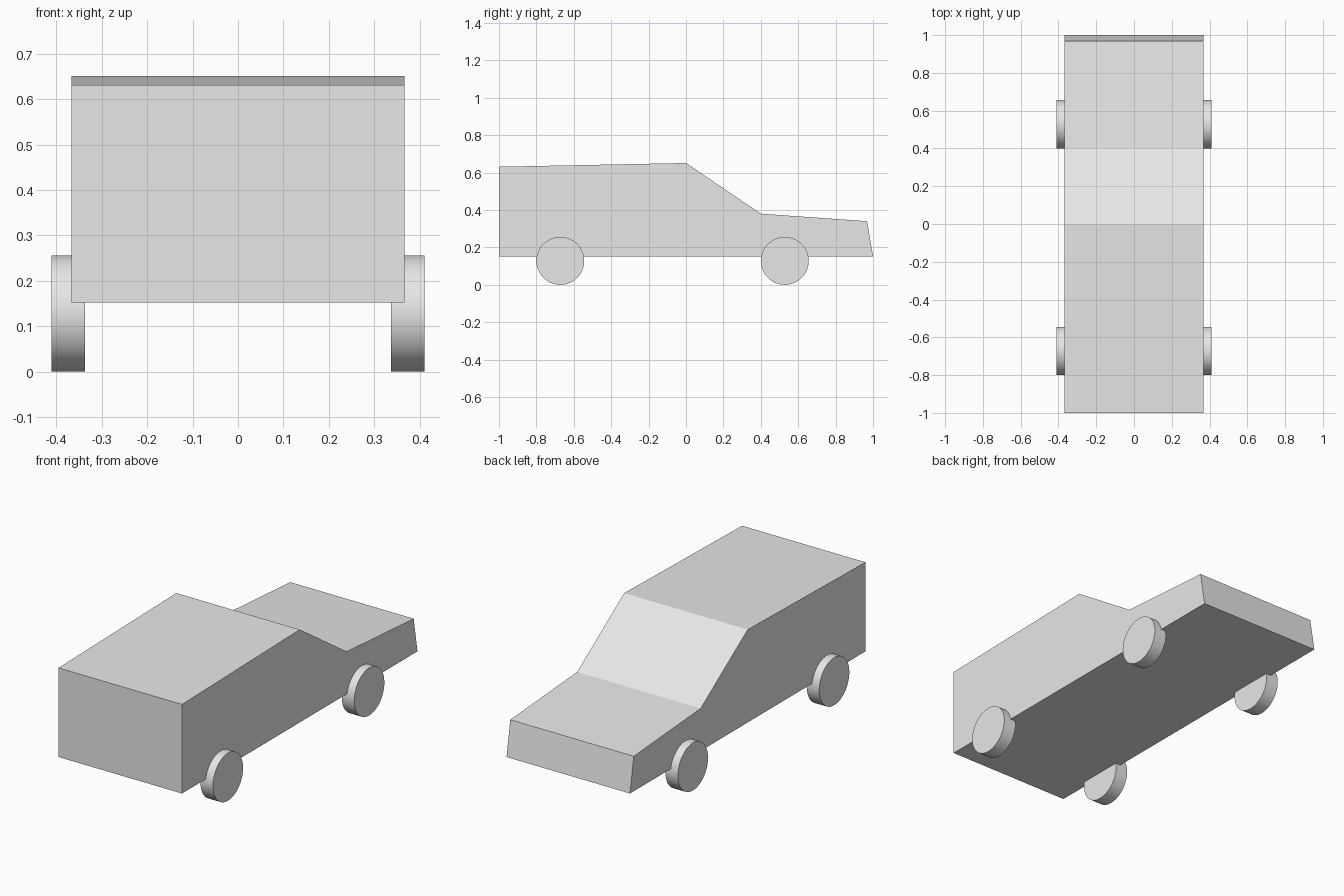
import bpy, bmesh, math
from mathutils import Matrix

old = bpy.data.objects.get("Cube")
if old:
    bpy.data.objects.remove(old, do_unlink=True)

grey = bpy.data.materials.new("plain grey")
grey.use_nodes = True
COLOUR = (0.8, 0.8, 0.8, 1)
grey.diffuse_color = COLOUR
grey.node_tree.nodes["Principled BSDF"].inputs["Base Color"].default_value = COLOUR


def add_object(name, bm):
    bmesh.ops.recalc_face_normals(bm, faces=bm.faces)
    mesh = bpy.data.meshes.new(name)
    bm.to_mesh(mesh)
    bm.free()
    mesh.materials.append(grey)
    obj = bpy.data.objects.new(name, mesh)
    bpy.context.collection.objects.link(obj)
    return obj


# Body: side profile (y, z) extruded across the width
HALF_WIDTH = 0.367
profile = [(-1, 0.152), (1, 0.152), (0.968, 0.34), (0.4, 0.38),
           (0.01, 0.645), (0, 0.651), (-1, 0.631)]
bm = bmesh.new()
side = bm.faces.new([bm.verts.new((-HALF_WIDTH, y, z)) for y, z in profile])
extruded = bmesh.ops.extrude_face_region(bm, geom=[side], use_keep_orig=True)
moved = [v for v in extruded["geom"] if isinstance(v, bmesh.types.BMVert)]
bmesh.ops.translate(bm, verts=moved, vec=(2 * HALF_WIDTH, 0, 0))
add_object("body", bm)


# Wheels: plain discs partly sunk into the body sides
def add_wheel(name, x, y):
    radius = 0.128
    bm = bmesh.new()
    bmesh.ops.create_cone(
        bm, cap_ends=True, segments=64, radius1=radius, radius2=radius, depth=0.074,
        matrix=Matrix.Translation((x, y, radius)) @ Matrix.Rotation(math.pi / 2, 4, "Y"))
    wheel = add_object(name, bm)
    bpy.ops.object.select_all(action="DESELECT")
    wheel.select_set(True)
    bpy.context.view_layer.objects.active = wheel
    bpy.ops.object.shade_smooth_by_angle(angle=math.radians(30))


for side_name, sign in (("left", 1), ("right", -1)):
    for end_name, y in (("front", -0.672), ("back", 0.528)):
        add_wheel(f"{end_name}_{side_name}_wheel", sign * 0.374, y)
